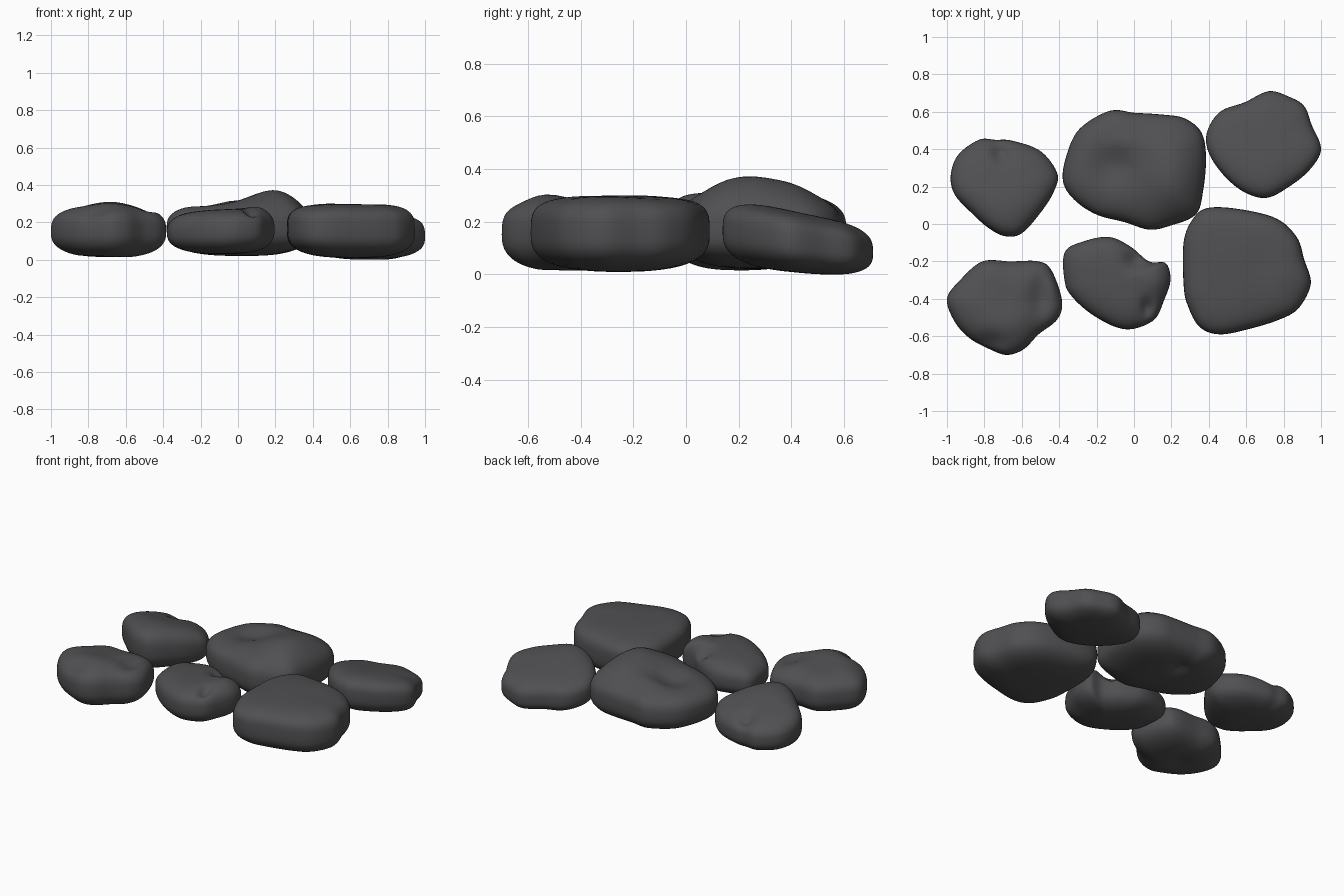
import bpy, bmesh, math
from mathutils import Vector, noise

if "Cube" in bpy.data.objects:
    bpy.data.objects.remove(bpy.data.objects["Cube"])

stone_mat = bpy.data.materials.new("dark_grey_stone")
stone_mat.diffuse_color = (0.08, 0.08, 0.085, 1)
stone_mat.use_nodes = True
stone_mat.node_tree.nodes["Principled BSDF"].inputs["Base Color"].default_value = stone_mat.diffuse_color

SIDES, RINGS = 96, 32


def smooth_outline(pts):
    """Closed Catmull-Rom curve through the plan outline."""
    n, out = len(pts), []
    p = [Vector(q) for q in pts]
    for k in range(SIDES):
        t = k * n / SIDES
        i, t = int(t), t - int(t)
        a, b, c, d = (p[(i + j) % n] for j in (-1, 0, 1, 2))
        out.append(0.5 * (2 * b + (c - a) * t + (2 * a - 5 * b + 4 * c - d) * t * t
                          + (3 * b - a - 3 * c + d) * t ** 3))
    return out


def stone(name, pts, top, bottom, n=(3.4, 2.7), dents=(), under=()):
    """Pebble from a plan outline; top/bottom = (height, x slope, y slope);
    n = squareness above/below; dents = (x, y, radius x, radius y, height change)."""
    outline = smooth_outline(pts)
    c = sum(outline, Vector((0, 0))) / SIDES

    def place(x, y, v):
        dx, dy = x - c.x, y - c.y
        zt = top[0] + top[1] * dx + top[2] * dy
        zb = bottom[0] + bottom[1] * dx + bottom[2] * dy
        z = zb + (zt - zb) * (v + 1) / 2
        for w, marks in ((max(0, v), dents), (max(0, -v), under)):
            for (mx, my, rx, ry, h) in marks:
                z += w * h * math.exp(-((x - mx) / rx) ** 2 - ((y - my) / ry) ** 2)
        z += 0.006 * max(0, v) * noise.noise(Vector((x * 5, y * 5, v)))
        return (x, y, max(z, 0))

    bm = bmesh.new()
    rings = []
    for r in range(1, RINGS):
        phi = math.pi * (r / RINGS - 0.5)
        e = 2 / (n[0] if phi > 0 else n[1])
        s = math.cos(phi) ** e
        v = math.copysign(abs(math.sin(phi)) ** e, phi)
        # the stones lose their corners towards top and bottom
        rings.append([bm.verts.new(place(*(c + (q - c) * s), v)) for q in outline])
    for lo, hi in zip(rings, rings[1:]):
        for k in range(SIDES):
            m = (k + 1) % SIDES
            bm.faces.new((lo[k], lo[m], hi[m], hi[k]))
    for ring, v in ((rings[0], -1), (rings[-1], 1)):
        pole = bm.verts.new(place(c.x, c.y, v))
        for k in range(SIDES):
            bm.faces.new((ring[k], ring[(k + 1) % SIDES], pole))
    bmesh.ops.recalc_face_normals(bm, faces=bm.faces)
    for f in bm.faces:
        f.smooth = True
    me = bpy.data.meshes.new(name)
    bm.to_mesh(me)
    bm.free()
    me.materials.append(stone_mat)
    bpy.context.collection.objects.link(bpy.data.objects.new(name, me))


# back left stone, sloping to the back, with a groove at its back rim
stone("back_left_stone",
      [(-.83, .45), (-.74, .45), (-.65, .445), (-.50, .39), (-.41, .27), (-.43, .17), (-.50, .06),
       (-.60, -.05), (-.69, -.065), (-.78, -.02), (-.88, .07), (-.96, .16), (-.98, .26), (-.94, .37)],
      (.275, 0, -.22), (.015, 0, 0), (3.1, 2.6),
      [(-.71, .38, .05, .05, -.04), (-.72, .12, .15, .15, .01)])

# front left stone with two hollows
stone("front_left_stone",
      [(-.81, -.2), (-.66, -.2), (-.51, -.2), (-.44, -.25), (-.385, -.41), (-.41, -.51), (-.51, -.59),
       (-.59, -.67), (-.68, -.70), (-.77, -.67), (-.88, -.61), (-.96, -.52), (-1, -.40), (-.93, -.30)],
      (.283, 0, -.03), (.01, 0, 0), (3.1, 2.5),
      [(-.50, -.40, .05, .1, -.03), (-.78, -.64, .09, .05, -.03), (-.7, -.52, .15, .1, .02),
       (-.43, -.33, .05, .08, .02)],
      [(-.72, -.42, .08, .08, .02)])

# large centre stone with a raised peak and a hollow
stone("large_centre_stone",
      [(-.13, .605), (0, .595), (.15, .585), (.27, .565), (.36, .49), (.385, .36), (.37, .18), (.33, .05),
       (.19, -.01), (.08, -.03), (-.05, .01), (-.20, .05), (-.32, .13), (-.38, .23), (-.36, .37), (-.29, .51)],
      (.302, 0, -.01), (.02, 0, 0), (3.2, 2.7),
      [(.21, .22, .18, .2, .075), (.2, .42, .15, .1, .02), (-.12, .3, .11, .1, -.035),
       (-.05, .43, .1, .06, .015)],
      [(0, .42, .06, .06, .03)])

# back right stone, tilted towards the back
stone("back_right_stone",
      [(.72, .71), (.83, .68), (.91, .63), (.95, .53), (1, .40), (.94, .29), (.83, .20), (.71, .14),
       (.59, .17), (.48, .26), (.40, .38), (.39, .49), (.46, .60), (.59, .65)],
      (.233, 0, -.2), (.005, 0, -.09), (3.4, 2.8))

# large flat right stone
stone("large_right_stone",
      [(.39, .085), (.56, .08), (.76, .03), (.87, -.07), (.91, -.19), (.945, -.32), (.88, -.45), (.78, -.51),
       (.62, -.56), (.46, -.59), (.35, -.55), (.285, -.43), (.265, -.32), (.265, -.1), (.31, .02)],
      (.297, 0, 0), (.01, -.02, 0), (3.9, 2.8))

# small centre stone with a dimple
stone("small_centre_stone",
      [(-.13, -.07), (-.02, -.12), (.08, -.2), (.17, -.21), (.195, -.30), (.16, -.41), (.11, -.51),
       (0, -.56), (-.10, -.55), (-.23, -.48), (-.33, -.39), (-.37, -.31), (-.37, -.15), (-.26, -.09)],
      (.27, .05, .0), (.03, 0, 0), (3, 2.6),
      [(.07, -.45, .03, .05, -.04), (.01, -.19, .06, .05, -.05), (.12, -.3, .07, .1, .02)])
